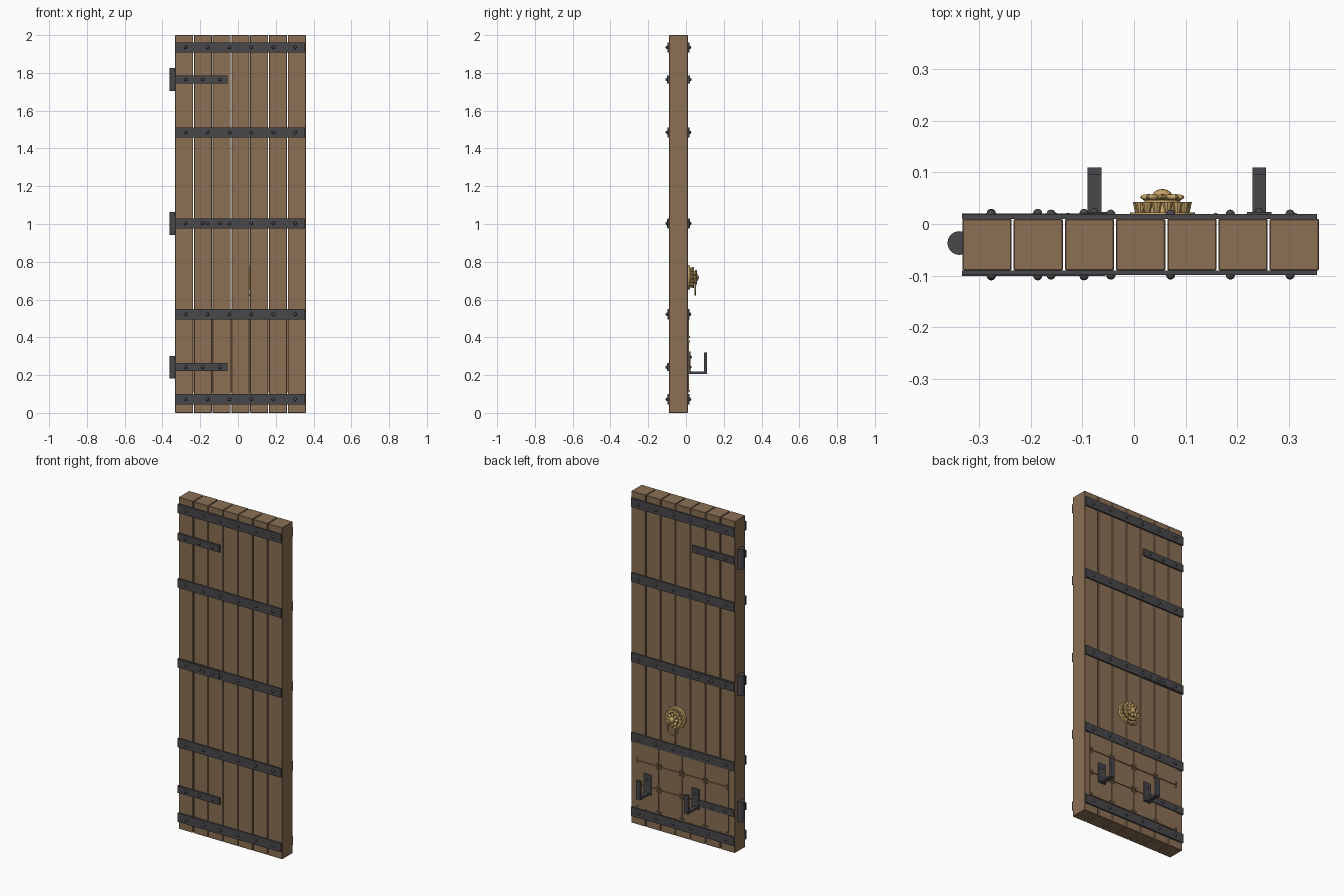
import bpy, bmesh
from math import sin, cos, pi
from mathutils import Matrix, Vector

if "Cube" in bpy.data.objects:
    bpy.data.objects.remove(bpy.data.objects["Cube"])


def material(name, rgb):
    m = bpy.data.materials.new(name)
    m.use_nodes = True
    m.diffuse_color = (*rgb, 1)
    m.node_tree.nodes["Principled BSDF"].inputs["Base Color"].default_value = (*rgb, 1)
    return m


WOOD = material("brown wood", (0.26, 0.16, 0.09))
IRON = material("dark iron", (0.065, 0.065, 0.07))
BRASS = material("brass", (0.58, 0.38, 0.14))


def finish(bm, name, mat, smooth=False, bevel=0):
    mesh = bpy.data.meshes.new(name)
    bm.to_mesh(mesh)
    bm.free()
    mesh.materials.append(mat)
    ob = bpy.data.objects.new(name, mesh)
    bpy.context.collection.objects.link(ob)
    if bevel:
        mod = ob.modifiers.new("soft edges", "BEVEL")
        mod.width = bevel
        mod.segments = 1
    if smooth:
        bpy.ops.object.select_all(action="DESELECT")
        ob.select_set(True)
        bpy.context.view_layer.objects.active = ob
        bpy.ops.object.shade_smooth_by_angle()
    return ob


def add_box(bm, lo, hi):
    lo, hi = Vector(lo), Vector(hi)
    bmesh.ops.create_cube(bm, size=1, matrix=Matrix.Translation((lo + hi) / 2) @ Matrix.Diagonal((*(hi - lo), 1)))


def add_ball(bm, centre, size, turn=0):
    m = Matrix.Translation(centre) @ Matrix.Rotation(turn, 4, "Y") @ Matrix.Diagonal((*size, 1))
    bmesh.ops.create_uvsphere(bm, u_segments=12, v_segments=8, radius=1, matrix=m)


def add_cone(bm, centre, r_back, r_front, depth, sides=24):
    # Cone whose axis runs along y, r_front on the +y side
    m = Matrix.Translation(centre) @ Matrix.Rotation(-pi / 2, 4, "X")
    bmesh.ops.create_cone(bm, cap_ends=True, segments=sides, radius1=r_back, radius2=r_front, depth=depth, matrix=m)


def add_ring(bm, centre, major, minor, n=32, k=8):
    # Torus lying in the xz plane
    c = Vector(centre)
    rows = []
    for i in range(n):
        a = 2 * pi * i / n
        out = Vector((cos(a), 0, sin(a)))
        rows.append([bm.verts.new(c + out * (major + minor * cos(2 * pi * j / k))
                     + Vector((0, minor * sin(2 * pi * j / k), 0))) for j in range(k)])
    for i in range(n):
        for j in range(k):
            p, q = rows[i], rows[(i + 1) % n]
            bm.faces.new((p[j], p[(j + 1) % k], q[(j + 1) % k], q[j]))
    bmesh.ops.recalc_face_normals(bm, faces=bm.faces)


# Planks
BACK, FRONT = 0.01, -0.09
PITCH, LEFT = 0.0994, -0.333
for i in range(7):
    bm = bmesh.new()
    x = LEFT + i * PITCH
    add_box(bm, (x, FRONT, 0), (x + 0.0955, BACK, 2))
    finish(bm, f"plank_{i + 1}", WOOD, bevel=0.002)


# Iron bands and hinge straps, on both faces, with domed rivets
def band(name, z, x_end, half, rise, rivets):
    for side, y, out in (("front", FRONT, -1), ("back", BACK, 1)):
        y0, y1 = y, y + out * rise
        bm = bmesh.new()
        add_box(bm, (LEFT - 0.001, min(y0, y1), z - half), (x_end, max(y0, y1), z + half))
        finish(bm, f"{name}_{side}", IRON)
        bm = bmesh.new()
        for x in rivets:
            add_ball(bm, (x, y1, z), (0.009, 0.009, 0.009))
        finish(bm, f"{name}_rivets_{side}", IRON, smooth=True)


for i, z in enumerate((0.072, 0.522, 1.003, 1.485, 1.935)):
    band(f"band_{i + 1}", z, 0.355, 0.027, 0.009, [-0.277 + 0.116 * k for k in range(6)])
for i, z in enumerate((0.242, 1.003, 1.765)):
    band(f"hinge_strap_{i + 1}", z, -0.055, 0.021, 0.0105, (-0.277, -0.187, -0.097))
    # Hinge barrel
    bm = bmesh.new()
    bmesh.ops.create_cone(bm, cap_ends=True, segments=24, radius1=0.023, radius2=0.023,
                          depth=0.12, matrix=Matrix.Translation((-0.339, -0.037, z)))
    finish(bm, f"hinge_barrel_{i + 1}", IRON, smooth=True)

# Thin panel tiles low on the back, nailed at each corner
tiles, nails = bmesh.new(), bmesh.new()
rows = (0.105, 0.25, 0.39, 0.53)
for c in range(4):
    x0 = -0.295 + 0.155 * c
    x1 = x0 + 0.155
    for z0, z1 in zip(rows, rows[1:]):
        add_box(tiles, (x0 + 0.002, BACK, z0 + 0.002), (x1 - 0.002, BACK + 0.005, z1 - 0.002))
        for x in (x0 + 0.012, x1 - 0.012):
            for z in (z0 + 0.012, z1 - 0.012):
                add_ball(nails, (x, BACK + 0.006, z), (0.005, 0.006, 0.005))
finish(tiles, "back_panel_tiles", WOOD)
finish(nails, "panel_nails", WOOD, smooth=True)

# Two U-shaped bar brackets
for name, x in (("right", -0.077), ("left", 0.243)):
    bm = bmesh.new()
    add_box(bm, (x - 0.024, BACK + 0.005, 0.205), (x + 0.024, BACK + 0.013, 0.325))
    add_box(bm, (x - 0.0135, BACK + 0.005, 0.205), (x + 0.0135, 0.11, 0.218))
    add_box(bm, (x - 0.0135, 0.096, 0.218), (x + 0.0135, 0.11, 0.32))
    finish(bm, f"bar_bracket_{name}", IRON)
    bm = bmesh.new()
    add_ball(bm, (x, BACK + 0.013, 0.295), (0.008, 0.008, 0.008))
    finish(bm, f"bracket_rivet_{name}", IRON, smooth=True)

# Brass flower knocker: plate, ring of flared studs, petals, boss
KX, KZ = 0.055, 0.717
bm = bmesh.new()
add_cone(bm, (KX, BACK + 0.006, KZ), 0.065, 0.063, 0.012, 32)
add_cone(bm, (KX, 0.032, KZ), 0.038, 0.034, 0.03, 32)
finish(bm, "knocker_plate", BRASS, smooth=True)

studs, petals = bmesh.new(), bmesh.new()
for i in range(14):
    a = 2 * pi * i / 14
    add_cone(studs, (KX + 0.047 * cos(a), 0.032, KZ + 0.047 * sin(a)), 0.006, 0.011, 0.022, 10)
for i in range(8):
    a = 2 * pi * i / 8
    add_ball(petals, (KX + 0.027 * cos(a), 0.052, KZ + 0.027 * sin(a)), (0.016, 0.006, 0.009), -a)
finish(studs, "knocker_studs", BRASS, smooth=True)
finish(petals, "knocker_petals", BRASS, smooth=True)

bm = bmesh.new()
add_ball(bm, (KX, 0.055, KZ), (0.019, 0.013, 0.019))
finish(bm, "knocker_boss", BRASS, smooth=True)

# Hanging ring
bm = bmesh.new()
add_ring(bm, (KX, 0.049, 0.659), 0.034, 0.004)
finish(bm, "knocker_ring", BRASS, smooth=True)
